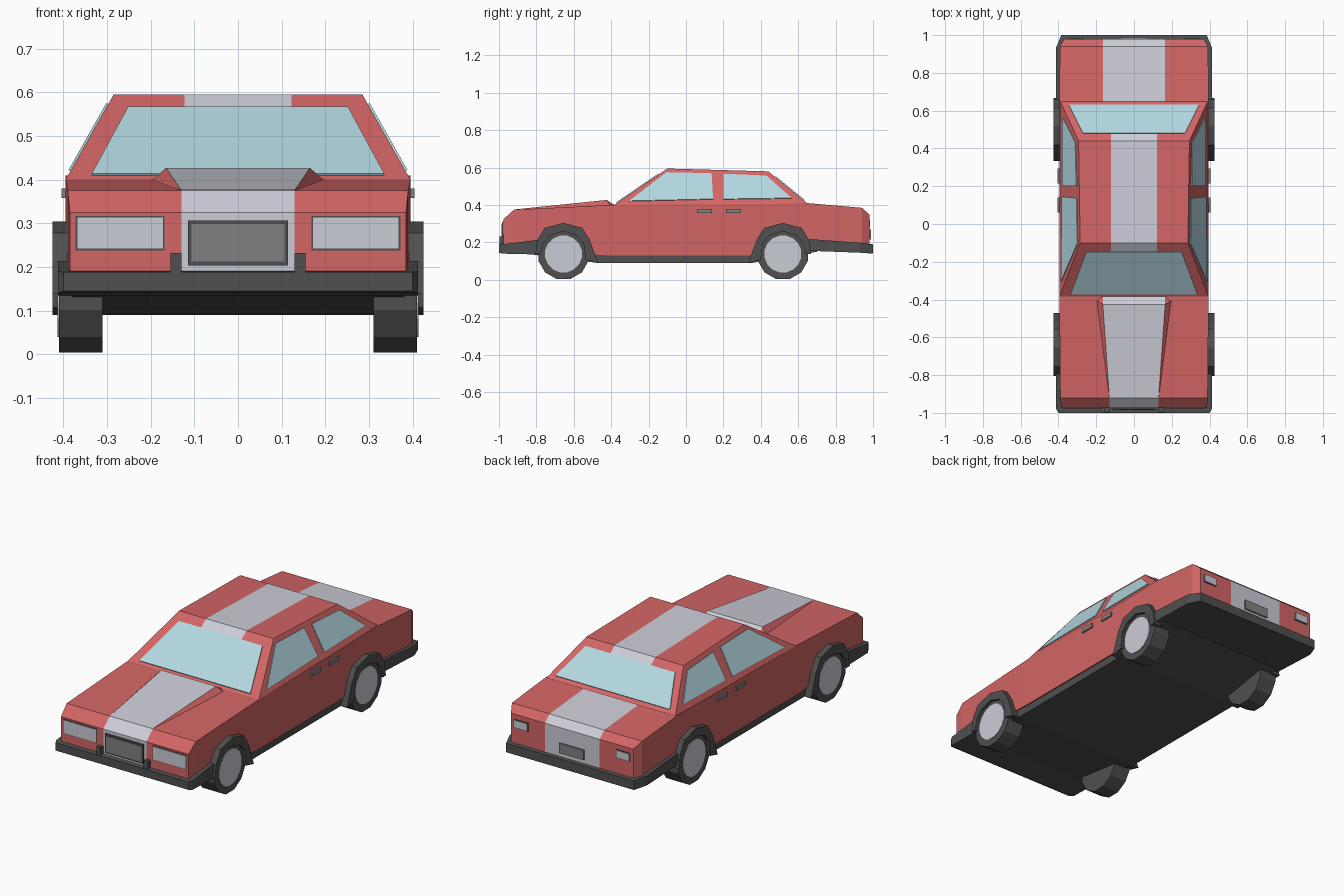
import bpy, bmesh, math
from mathutils import Vector

cube = bpy.data.objects.get("Cube")
if cube:
    bpy.data.objects.remove(cube, do_unlink=True)


def material(name, rgb):
    m = bpy.data.materials.new(name)
    m.use_nodes = True
    colour = (*rgb, 1)
    m.diffuse_color = colour
    m.node_tree.nodes["Principled BSDF"].inputs["Base Color"].default_value = colour
    return m


RED = material("red paint", (0.65, 0.13, 0.13))
SILVER = material("silver", (0.60, 0.61, 0.68))
GLASS = material("pale blue glass", (0.45, 0.68, 0.75))
DARK = material("dark trim", (0.08, 0.08, 0.08))
GREY = material("mid grey", (0.22, 0.22, 0.22))


def finish(name, bm, mats, rule=None):
    bmesh.ops.recalc_face_normals(bm, faces=bm.faces)
    if rule:
        for f in bm.faces:
            f.material_index = int(rule(f))
    mesh = bpy.data.meshes.new(name)
    bm.to_mesh(mesh)
    bm.free()
    for m in mats:
        mesh.materials.append(m)
    ob = bpy.data.objects.new(name, mesh)
    bpy.context.collection.objects.link(ob)
    return ob


def loft(name, stations, mats, rule=None, cx=0):
    """Skin stations of (y, half width, bottom, top, stripe half width)."""
    bm = bmesh.new()
    rings = []
    for y, w, b, t, s in stations:
        ring = [(-w, b), (-w, t), (-s, t), (s, t), (w, t), (w, b), (s, b), (-s, b)]
        rings.append([bm.verts.new((cx + x, y, z)) for x, z in ring])
    for r, q in zip(rings, rings[1:]):
        for i in range(8):
            j = (i + 1) % 8
            bm.faces.new((r[i], r[j], q[j], q[i]))
    for r in (rings[0], rings[-1]):
        for ids in ((0, 1, 2, 7), (7, 2, 3, 6), (6, 3, 4, 5)):
            bm.faces.new([r[i] for i in ids])
    return finish(name, bm, mats, rule)


def box(name, x, y, z, mat):
    w = (x[1] - x[0]) / 2
    st = [(v, w, z[0], z[1], w / 2) for v in y]
    return loft(name, st, [mat], cx=(x[0] + x[1]) / 2)


def plate(name, pts, mat, rise=0.005):
    """Thin panel raised outward from the surface it lies on."""
    bm = bmesh.new()
    f = bm.faces.new([bm.verts.new(p) for p in pts])
    f.normal_update()
    n = f.normal.copy()
    if n.dot(f.calc_center_median() - Vector((0, 0.1, 0.3))) < 0:
        n = -n
    top = bmesh.ops.extrude_face_region(bm, geom=[f])["geom"]
    verts = [v for v in top if isinstance(v, bmesh.types.BMVert)]
    bmesh.ops.translate(bm, verts=verts, vec=n * rise)
    return finish(name, bm, [mat])


def rect(x0, x1, z0, z1, y):
    return [(x0, y, z0), (x1, y, z0), (x1, y, z1), (x0, y, z1)]


def centre_stripe(f):
    return abs(f.calc_center_median().x) < 0.1 and f.normal.z > -0.5


# Lower body with the stripe running over nose and tail
loft("body", [
    (-0.975, 0.385, 0.16, 0.325, 0.13),
    (-0.92, 0.39, 0.16, 0.375, 0.13),
    (-0.40, 0.395, 0.13, 0.40, 0.165),
    (0.35, 0.395, 0.13, 0.405, 0.165),
    (0.65, 0.395, 0.16, 0.41, 0.165),
    (0.94, 0.392, 0.16, 0.385, 0.165),
    (0.98, 0.37, 0.16, 0.35, 0.165)], [RED, SILVER], centre_stripe)

# Floor and sills
loft("underbody", [
    (-0.82, 0.38, 0.135, 0.17, 0.1), (-0.47, 0.388, 0.09, 0.17, 0.1),
    (0.35, 0.388, 0.09, 0.17, 0.1), (0.70, 0.38, 0.15, 0.17, 0.1)], [DARK])

# Wedge-shaped hood bulge
bm = bmesh.new()
for s in (1, -1):
    for p in ((0.13, -0.92, 0.376), (0.165, -0.425, 0.427),
              (0.20, -0.405, 0.396), (0.165, -0.375, 0.396)):
        bm.verts.new((s * p[0], p[1], p[2]))
bmesh.ops.convex_hull(bm, input=bm.verts)
finish("hood_bulge", bm, [RED, SILVER], centre_stripe)


# Cabin: sloped planes shared by the shell and the glass
def side_x(z):
    return 0.395 - 0.11 * (z - 0.40) / 0.195


def front_y(z):
    return -0.385 + 0.285 * (z - 0.40) / 0.195


def rear_y(z):
    return 0.66 - 0.22 * (z - 0.40) / 0.18


bm = bmesh.new()
rows = []
path = [(front_y(z), z) for z in (0.40, 0.563, 0.595)]
path += [(rear_y(z), z) for z in (0.58, 0.55, 0.40)]
for y, z in path:
    w = side_x(z)
    rows.append([bm.verts.new((x, y, z)) for x in (-w, -0.122, 0.122, w)])
for r, q in zip(rows, rows[1:]):
    for i in range(3):
        bm.faces.new((r[i], r[i + 1], q[i + 1], q[i]))
bm.faces.new([r[0] for r in rows])
bm.faces.new([r[3] for r in rows])
bm.faces.new((rows[0][0], rows[0][3], rows[-1][3], rows[-1][0]))
finish("cabin", bm, [RED, SILVER],
       lambda f: centre_stripe(f) and f.calc_center_median().z > 0.54)

# Front and rear glass
for name, fy, z0, z1, w0, w1 in (("windshield", front_y, 0.41, 0.563, 0.335, 0.252),
                                 ("rear_window", rear_y, 0.425, 0.549, 0.345, 0.27)):
    plate(name, [(-w0, fy(z0), z0), (w0, fy(z0), z0),
                 (w1, fy(z1), z1), (-w1, fy(z1), z1)], GLASS)

# Bumpers
loft("front_bumper", [
    (-1.0, 0.40, 0.145, 0.188, 0.1), (-0.98, 0.412, 0.14, 0.19, 0.1),
    (-0.78, 0.412, 0.135, 0.215, 0.1)], [DARK])
loft("rear_bumper", [
    (1.0, 0.385, 0.14, 0.19, 0.1), (0.93, 0.414, 0.145, 0.198, 0.1),
    (0.66, 0.412, 0.155, 0.218, 0.1)], [DARK])

# Grille and number plate
plate("grille_frame", rect(-0.115, 0.115, 0.203, 0.307, -0.975), DARK, 0.008)
plate("grille", rect(-0.107, 0.107, 0.213, 0.298, -0.982), GREY, 0.004)
plate("rear_plate", rect(-0.075, 0.075, 0.215, 0.268, 0.98), GREY, 0.009)

SIDE_GLASS = {
    "front": ((-0.305, 0.42), (-0.105, 0.573), (0.137, 0.568), (0.145, 0.43)),
    "rear": ((0.20, 0.43), (0.20, 0.565), (0.43, 0.555), (0.565, 0.435))}
WHEELS = {"front": (-0.655, -1), "rear": (0.518, 1)}


def wheel(name, x, y, radius, width, mat, sides):
    bm = bmesh.new()
    bmesh.ops.create_cone(bm, cap_ends=True, segments=sides, radius1=radius,
                          radius2=radius, depth=width)
    ob = finish(name, bm, [mat])
    ob.rotation_euler = (math.pi / 2, math.pi / sides, math.pi / 2)
    ob.location = (x, y, 0.138)
    return ob


def arch(name, s, y, end):
    """Angular flare; 'end' points toward the nearest bumper."""
    outer = [(0.15, 0.0), (0.14, 0.076), (0.10, 0.14), (0, 0.166),
             (-0.10, 0.14), (-0.14, 0.076), (-0.185, -0.048)]
    bm = bmesh.new()
    rows = []
    for a, b in outer:
        k = 0.122 / math.hypot(a, b)
        rows.append([bm.verts.new((s * x, y + end * a * m, 0.138 + b * m))
                     for x, m in ((0.37, 1), (0.425, 1), (0.425, k), (0.37, k))])
    for r, q in zip(rows, rows[1:]):
        for i in range(4):
            j = (i + 1) % 4
            bm.faces.new((r[i], r[j], q[j], q[i]))
    bm.faces.new(rows[0])
    bm.faces.new(rows[-1])
    finish(name, bm, [DARK])


# Everything that appears on both sides
for s, side in ((1, "left"), (-1, "right")):
    for end, pts in SIDE_GLASS.items():
        plate(f"{end}_{side}_window", [(s * side_x(z), y, z) for y, z in pts], GLASS)
    for end, (y, d) in WHEELS.items():
        wheel(f"{end}_{side}_tyre", s * 0.36, y, 0.139, 0.10, DARK, 12)
        wheel(f"{end}_{side}_hubcap", s * 0.408, y, 0.10, 0.012, SILVER, 16)
        arch(f"{end}_{side}_arch", s, y, d)
    for end, y in (("front", 0.06), ("rear", 0.215)):
        x = sorted((s * 0.385, s * 0.404))
        box(f"{end}_{side}_handle", x, (y, y + 0.08), (0.358, 0.38), GREY)
    plate(f"{side}_headlight_frame", rect(s * 0.168, s * 0.372, 0.238, 0.317, -0.975), DARK, 0.002)
    plate(f"{side}_headlight", rect(s * 0.172, s * 0.368, 0.242, 0.313, -0.975), SILVER)
    plate(f"{side}_tail_frame", rect(s * 0.265, s * 0.352, 0.276, 0.324, 0.98), DARK, 0.002)
    plate(f"{side}_tail_light", rect(s * 0.27, s * 0.347, 0.281, 0.319, 0.98), SILVER)
    box(f"{side}_overrider", sorted((s * 0.13, s * 0.155)), (-0.998, -0.96), (0.17, 0.232), DARK)
